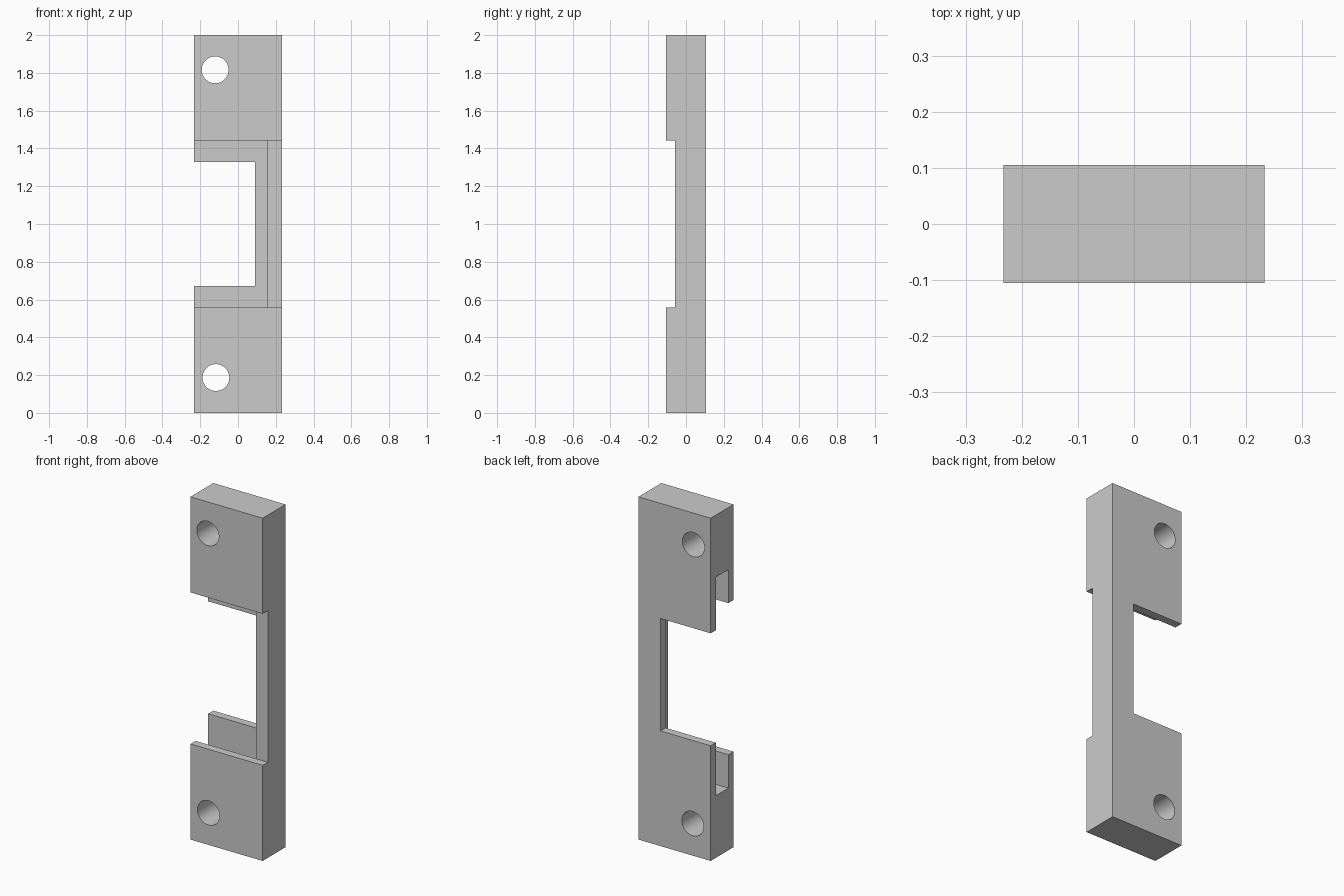
import bpy
import bmesh
from math import radians
from mathutils import Matrix

if "Cube" in bpy.data.objects:
    bpy.data.objects.remove(bpy.data.objects["Cube"])

W, D, H = 0.233, 0.105, 2.0      # half width, half depth, height
MID = H / 2
SLOT_X, SLOT_Y = 0.157, 0.058    # inner end and half depth of the slot
RELIEF_Z = 0.442                 # half height of the front relief
OVER = 0.1                       # cutter overshoot

steel = bpy.data.materials.new("plain_grey")
steel.use_nodes = True
grey = (0.6, 0.6, 0.6, 1)
steel.diffuse_color = grey
steel.node_tree.nodes["Principled BSDF"].inputs["Base Color"].default_value = grey


def make_object(name, bm):
    mesh = bpy.data.meshes.new(name)
    bm.to_mesh(mesh)
    bm.free()
    mesh.materials.append(steel)
    obj = bpy.data.objects.new(name, mesh)
    bpy.context.collection.objects.link(obj)
    return obj


def box(name, low, high):
    bm = bmesh.new()
    size = [b - a for a, b in zip(low, high)]
    centre = [(a + b) / 2 for a, b in zip(low, high)]
    bmesh.ops.create_cube(bm, size=1, matrix=Matrix.Translation(centre) @ Matrix.Diagonal((*size, 1)))
    return make_object(name, bm)


def pin(name, x, z, radius):
    bm = bmesh.new()
    bmesh.ops.create_cone(bm, cap_ends=True, segments=48, radius1=radius, radius2=radius, depth=1,
                          matrix=Matrix.Translation((x, 0, z)) @ Matrix.Rotation(radians(90), 4, "X"))
    return make_object(name, bm)


# Solid block
body = box("strike_plate_body", (-W, -D, 0), (W, D, H))

cutters = [
    # Shallow relief across the front face
    box("front_relief_cutter", (-W - OVER, -D - OVER, MID - RELIEF_Z), (W + OVER, -SLOT_Y, MID + RELIEF_Z)),
    # Opening from the relief into the slot
    box("front_opening_cutter", (-W - OVER, -D - OVER, MID - RELIEF_Z), (SLOT_X, 0, MID + RELIEF_Z)),
    # Deep slot open on the right edge
    box("slot_cutter", (-W - OVER, -SLOT_Y, MID - 0.637), (SLOT_X, SLOT_Y, MID + 0.637)),
    # Window through the back wall
    box("back_window_cutter", (-W - OVER, 0, MID - 0.328), (0.091, D + OVER, MID + 0.328)),
    # Screw holes
    pin("upper_hole_cutter", -0.121, 1.816, 0.071),
    pin("lower_hole_cutter", -0.117, 0.187, 0.071),
]

bpy.context.view_layer.objects.active = body
body.select_set(True)
for cutter in cutters:
    mod = body.modifiers.new(cutter.name, "BOOLEAN")
    mod.operation = "DIFFERENCE"
    mod.solver = "EXACT"
    mod.object = cutter
    bpy.ops.object.modifier_apply(modifier=mod.name)
    bpy.data.objects.remove(cutter)

# Smooth hole walls, sharp block edges
bpy.ops.object.shade_smooth_by_angle(angle=radians(30))
